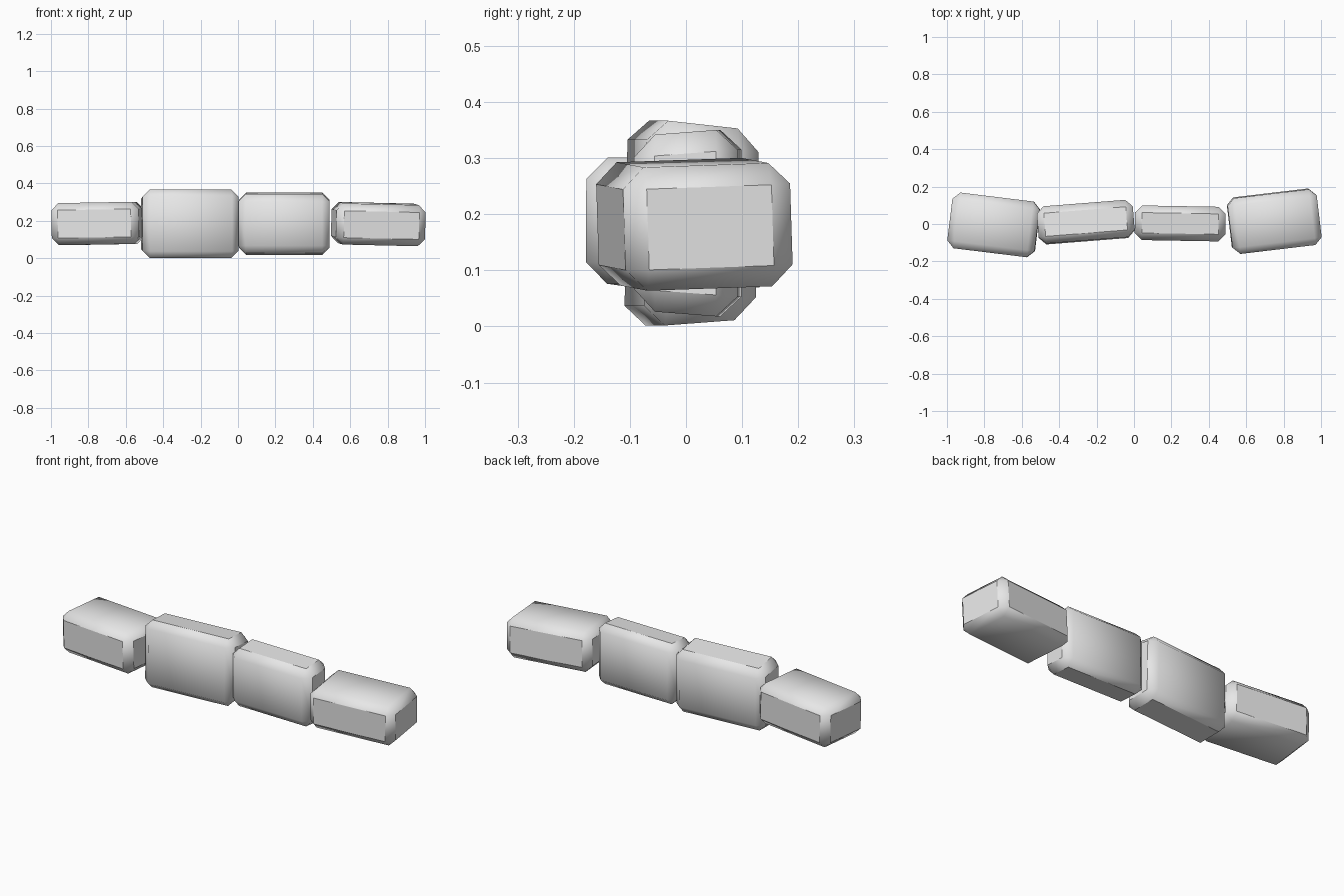
import bpy, bmesh
from math import radians
from mathutils import Euler, Matrix, Vector

if "Cube" in bpy.data.objects:
    bpy.data.objects.remove(bpy.data.objects["Cube"])

grey = bpy.data.materials.new("stone_grey")
grey.use_nodes = True
grey.diffuse_color = (0.8, 0.8, 0.8, 1)
grey.node_tree.nodes["Principled BSDF"].inputs["Base Color"].default_value = grey.diffuse_color


def block(name, centre, size, turn, broad_axis, back_scale=1.0, bevel=0.038):
    """Chamfered stone; its two broad faces blend smoothly into their chamfers."""
    bm = bmesh.new()
    bmesh.ops.create_cube(bm, size=1)
    for v in bm.verts:
        taper = back_scale if v.co.y > 0 else 1
        v.co = Vector((v.co.x * size[0], v.co.y * size[1], v.co.z * size[2] * taper))
    bmesh.ops.bevel(bm, geom=bm.edges[:], offset=bevel, segments=1,
                    affect='EDGES', clamp_overlap=True)
    bm.normal_update()

    # Keep the rims of the narrow sides crisp
    def narrow_side(face):
        n = [abs(c) for c in face.normal]
        return max(n) > 0.9 and n[broad_axis] < 0.9

    for f in bm.faces:
        f.smooth = True
    for e in bm.edges:
        e.smooth = not any(narrow_side(f) for f in e.link_faces)

    rot = Euler([radians(a) for a in turn]).to_matrix().to_4x4()
    bm.transform(Matrix.Translation(centre) @ rot)
    mesh = bpy.data.meshes.new(name)
    bm.to_mesh(mesh)
    bm.free()
    mesh.materials.append(grey)
    bpy.context.collection.objects.link(bpy.data.objects.new(name, mesh))


# Flat-lying end stones
block("right_end_stone", (-0.75, -0.005, 0.185), (0.47, 0.3, 0.225), (0, -1, -7), 2)
block("left_end_stone", (0.75, 0.015, 0.182), (0.48, 0.3, 0.22), (2, 1.3, 6.8), 2)

# Upright middle stones, tapered front to back
block("right_middle_stone", (-0.258, 0.01, 0.183), (0.515, 0.2, 0.372), (-1, 0, 4.5), 1, 0.9)
block("left_middle_stone", (0.247, 0.003, 0.184), (0.485, 0.185, 0.31), (0, 0, -1), 1, 1.09)
